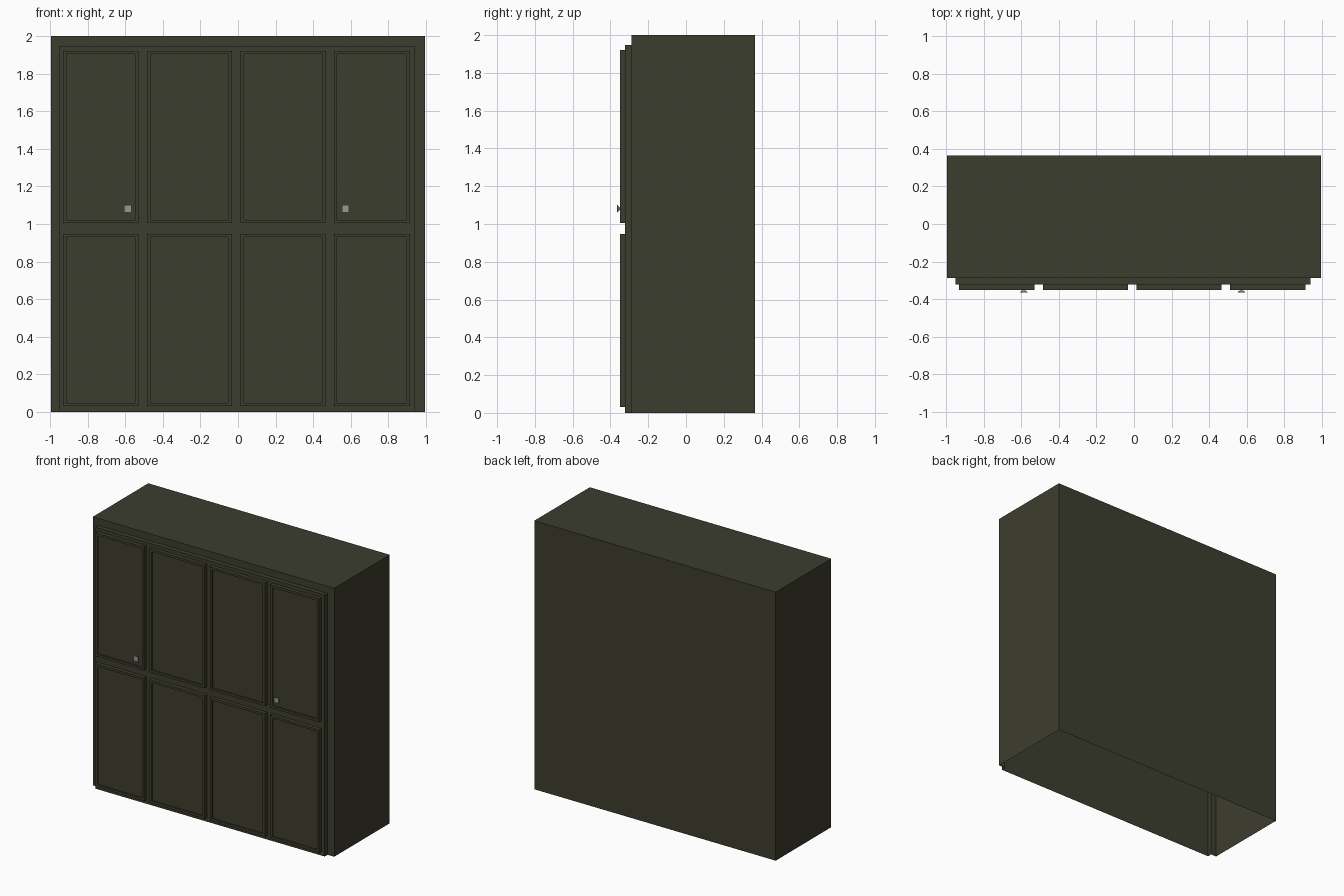
import bpy

if "Cube" in bpy.data.objects:
    bpy.data.objects.remove(bpy.data.objects["Cube"])

# Dark olive paint and grey metal
olive = bpy.data.materials.new("olive_paint")
olive.diffuse_color = (0.046, 0.047, 0.028, 1)
olive.use_nodes = True
olive.node_tree.nodes["Principled BSDF"].inputs["Base Color"].default_value = olive.diffuse_color
metal = bpy.data.materials.new("grey_metal")
metal.diffuse_color = (0.32, 0.32, 0.32, 1)
metal.use_nodes = True
metal.node_tree.nodes["Principled BSDF"].inputs["Base Color"].default_value = metal.diffuse_color


def rings_object(name, rings, mat, closed=True, back=False):
    """Rings run back to front: (x0, x1, z0, z1, y). Open rings leave the underside open."""
    verts, faces = [], []
    for x0, x1, z0, z1, y in rings:
        verts += [(x0, y, z0), (x0, y, z1), (x1, y, z1), (x1, y, z0)]
    for r in range(len(rings) - 1):
        a, b = r * 4, r * 4 + 4
        for i in range(4 if closed else 3):
            j = (i + 1) % 4
            faces.append((a + i, b + i, b + j, a + j))
    n = len(verts)
    faces.append((n - 1, n - 2, n - 3, n - 4))
    if back:
        faces.append((0, 1, 2, 3))
    mesh = bpy.data.meshes.new(name)
    mesh.from_pydata(verts, [], faces)
    mesh.materials.append(mat)
    obj = bpy.data.objects.new(name, mesh)
    bpy.context.collection.objects.link(obj)
    return obj


BODY_Y, PANEL_Y, DOOR_Y = -0.288, -0.322, -0.35

# Thin-walled carcass with stepped front panel, open underneath
rings_object("cabinet_body", [
    (-0.995, 0.995, 0, 2, 0.365),
    (-0.995, 0.995, 0, 2, BODY_Y),
    (-0.95, 0.94, 0, 1.948, BODY_Y),
    (-0.95, 0.94, 0, 1.948, PANEL_Y),
], olive, closed=False, back=True)

# Two rows of four doors with a shallow recessed centre
columns = [(-0.932, -0.53), (-0.485, -0.032), (0.013, 0.467), (0.51, 0.914)]
rows = {"lower": (0.03, 0.948), "upper": (1.004, 1.922)}
m = 0.018
for row, (z0, z1) in rows.items():
    for i, (x0, x1) in enumerate(columns):
        inner = (x0 + m, x1 - m, z0 + m, z1 - m)
        rings_object(f"{row}_door_{i + 1}", [
            (x0, x1, z0, z1, PANEL_Y),
            (x0, x1, z0, z1, DOOR_Y),
            (*inner, DOOR_Y),
            (*inner, DOOR_Y + 0.01),
        ], olive)

# Square flared knobs on the outer upper doors
for side, x in (("left", -0.587), ("right", 0.572)):
    rings_object(f"{side}_knob", [
        (x - s, x + s, 1.081 - s, 1.081 + s, y)
        for s, y in ((0.006, DOOR_Y + 0.01), (0.006, DOOR_Y), (0.019, -0.362), (0.019, -0.365))
    ], metal, back=True)
